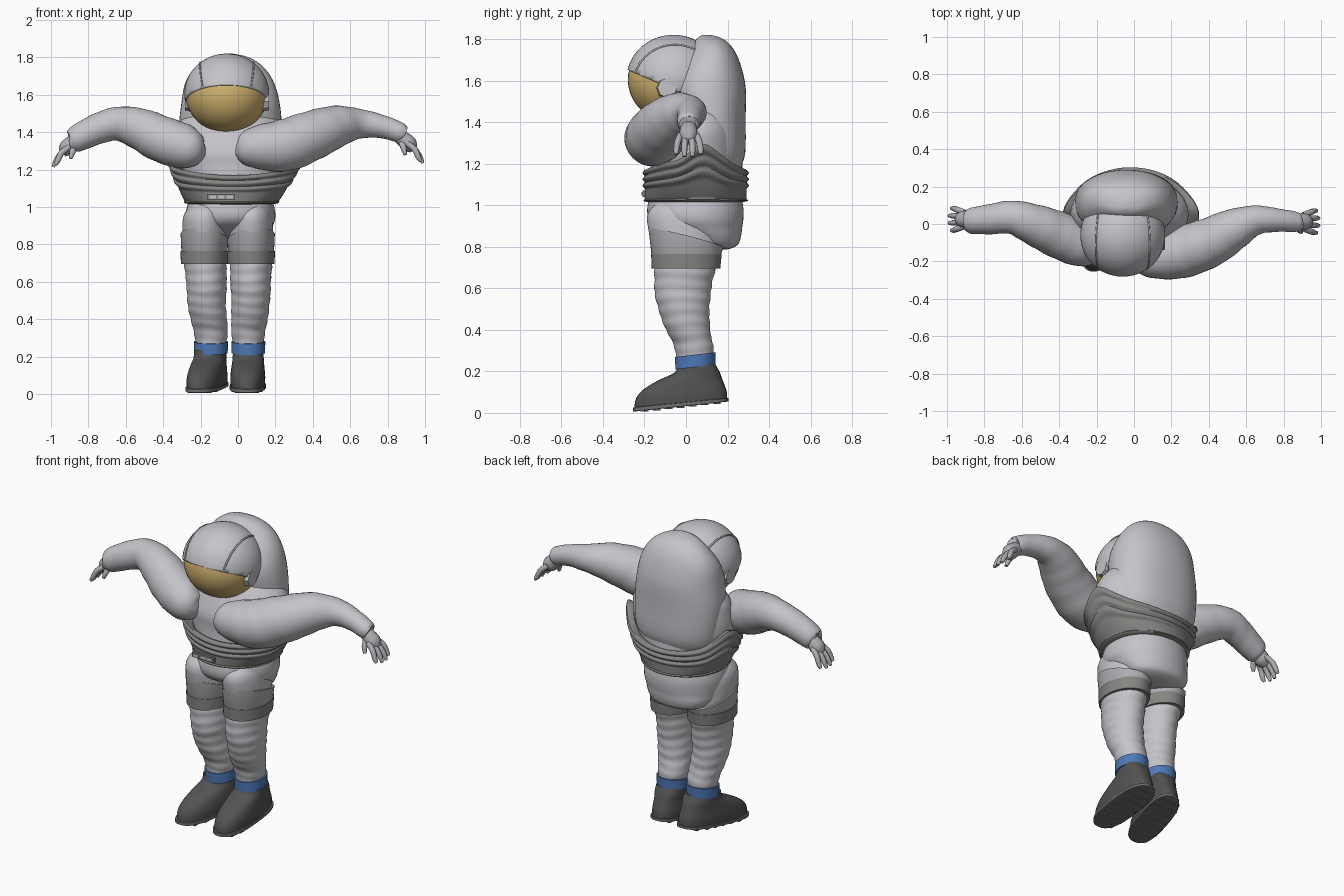
import bpy, bmesh, math
from math import sin, cos, pi, exp
from mathutils import Vector, Matrix

cube = bpy.data.objects.get("Cube")
if cube:
    bpy.data.objects.remove(cube, do_unlink=True)


def material(name, rgb):
    m = bpy.data.materials.new(name)
    m.use_nodes = True
    m.diffuse_color = (*rgb, 1)
    m.node_tree.nodes["Principled BSDF"].inputs["Base Color"].default_value = (*rgb, 1)
    return m


SUIT = material("suit_grey", (.55, .55, .585))
PANEL = material("panel_grey", (.43, .43, .455))
BELT = material("belt_grey", (.235, .235, .225))
BOOT = material("boot_dark", (.085, .085, .085))
SOLE = material("sole_grey", (.16, .16, .16))
BLUE = material("ankle_blue", (.075, .19, .48))
GOLD = material("visor_gold", (.64, .45, .16))


def finish(name, bm, *mats, angle=40):
    bmesh.ops.recalc_face_normals(bm, faces=bm.faces)
    mesh = bpy.data.meshes.new(name)
    bm.to_mesh(mesh)
    bm.free()
    for m in mats:
        mesh.materials.append(m)
    mesh.polygons.foreach_set("use_smooth", [True] * len(mesh.polygons))
    mesh.set_sharp_from_angle(angle=math.radians(angle))
    ob = bpy.data.objects.new(name, mesh)
    bpy.context.collection.objects.link(ob)
    return ob


def spline(keys, sub):
    """Catmull-Rom samples through tuples of any length."""
    out = []
    for i in range(len(keys) - 1):
        a, b, c, d = (keys[max(i - 1, 0)], keys[i], keys[i + 1], keys[min(i + 2, len(keys) - 1)])
        for s in range(sub):
            t = s / sub
            out.append([q + .5 * t * (r - p + t * (2*p - 5*q + 4*r - e + t * (3*(q - r) + e - p)))
                        for p, q, r, e in zip(a, b, c, d)])
    return out + [list(keys[-1])]


def skin(name, mat, rings, angle=40):
    bm = bmesh.new()
    rows = [[bm.verts.new(p) for p in ring] for ring in rings]
    n = len(rows[0])
    for a, b in zip(rows, rows[1:]):
        for i in range(n):
            j = (i + 1) % n
            bm.faces.new((a[i], a[j], b[j], b[i]))
    bm.faces.new(rows[0][::-1])
    bm.faces.new(rows[-1])
    return finish(name, bm, mat, angle=angle)


def loft(name, mat, keys, sub=4, n=48, power=2, shape=None, fold=0, angle=40):
    """Stack of horizontal rings; keys are (z, cx, cy, rx, ry)."""
    rings = []
    for z, cx, cy, rx, ry in spline(keys, sub):
        ring = []
        for k in range(n):
            a = 2 * pi * k / n
            f = 1 + fold * (sin(z * 105 + .8 * sin(a * 2 + z * 9)) + .6 * sin(z * 47 + 1.2 * cos(a)))
            c, s = cos(a), sin(a)
            p = Vector((cx + f * rx * math.copysign(abs(c) ** (2 / power), c),
                        cy + f * ry * math.copysign(abs(s) ** (2 / power), s), z))
            ring.append(shape(p) if shape else p)
        rings.append(ring)
    return skin(name, mat, rings, angle)


def tube(name, mat, keys, sub=5, n=24, fold=0):
    """Round tube along keys (x, y, z, radius)."""
    pts = spline(keys, sub)
    rings = []
    for i, (x, y, z, r) in enumerate(pts):
        t = (Vector(pts[min(i + 1, len(pts) - 1)][:3]) - Vector(pts[max(i - 1, 0)][:3])).normalized()
        u = t.cross(Vector((0, 0, 1))).normalized()
        v = u.cross(t)
        rings.append([Vector((x, y, z)) + (u * cos(a) + v * sin(a)) * r * (1 + fold * sin(i * 1.7 + 2 * sin(a)))
                      for a in (2 * pi * k / n for k in range(n))])
    return skin(name, mat, rings, 60)


def box(name, mat, centre, size):
    bm = bmesh.new()
    bmesh.ops.create_cube(bm, size=1, matrix=Matrix.Translation(centre) @ Matrix.Diagonal((*size, 1)))
    return finish(name, bm, mat)


# Torso, pelvis and backpack
loft("torso", SUIT, [(1.03, -.035, .05, .21, .22), (1.12, -.03, .05, .245, .225), (1.22, -.025, .05, .30, .22),
                     (1.29, -.025, .05, .315, .22), (1.37, -.025, .06, .31, .20), (1.45, -.04, .07, .275, .17),
                     (1.52, -.05, .08, .19, .13), (1.56, -.05, .08, .05, .05)])
loft("pelvis", SUIT, [(1.05, -.04, .045, .22, .22), (.98, -.04, .045, .238, .232), (.93, -.04, .05, .238, .226),
                      (.89, -.045, .07, .225, .2), (.85, -.05, .11, .205, .155), (.81, -.05, .14, .17, .11),
                      (.79, -.05, .15, .11, .06), (.785, -.05, .15, .04, .02)], power=2.1)
loft("backpack", SUIT, [(1.06, -.035, .09, .19, .14), (1.16, -.035, .10, .235, .155), (1.25, -.035, .12, .265, .165),
                        (1.42, -.04, .115, .275, .172), (1.56, -.04, .105, .262, .183), (1.67, -.045, .115, .235, .15),
                        (1.75, -.045, .125, .18, .105), (1.80, -.045, .115, .105, .065),
                        (1.82, -.045, .10, .02, .02)], power=2.2)


# Flared belt with rolled ridges, rising under the arms and narrower behind
def raise_sides(p):
    t = max(0, min(1, (p.z - 1.02) / .15))
    side = min(1, abs(p.x + .025) / .3)
    p.z += t * (.035 * side ** 2 + .09 * side * exp(-((p.y - .085) / .09) ** 2))
    p.x -= (p.x + .03) * .06 * t * max(0, min(1, (p.y - .08) / .1))
    return p


belt = [(1.015, -.035, .045, .22, .23)]
for i in range(33):
    t = i / 32
    bump = .012 * abs(sin((t - .4) / .6 * 3 * pi)) if t > .4 else .008 * (t < .06)
    belt.append((1.02 + .15 * t, -.035 + .02 * t, .047, .24 + .12 * t ** .8 + bump, .244 + bump))
belt += [(1.165, -.02, .045, .31, .22), (1.12, -.02, .045, .23, .2)]
loft("belt", BELT, belt, sub=1, n=72, shape=raise_sides, angle=55)
box("buckle_plate", BELT, (-.09, -.202, 1.055), (.15, .016, .03))
for i in range(3):
    box("buckle_cell", SUIT, (-.135 + .045 * i, -.211, 1.055), (.034, .006, .016))

# Helmet shell above a sloping brow, with the visor inside
HEAD = Vector((-.06, -.06, 1.605))
BROW = Vector((0, -.20, 1.617))
SLOPE = Vector((0, .4, .92)).normalized()


def head_sphere(r):
    bm = bmesh.new()
    bmesh.ops.create_uvsphere(bm, u_segments=48, v_segments=28, radius=r,
                              matrix=Matrix.Translation(HEAD) @ Matrix.Diagonal((1, 1, .95, 1)))
    return bm


def cut(bm, co, no, **kw):
    return bmesh.ops.bisect_plane(bm, geom=bm.verts[:] + bm.edges[:] + bm.faces[:],
                                  plane_co=co, plane_no=no, **kw)


bm = head_sphere(.227)
cut(bm, BROW, SLOPE, clear_inner=True)
shell = finish("helmet_shell", bm, SUIT)
rim = shell.modifiers.new("thickness", 'SOLIDIFY')
rim.thickness = .012

bm = head_sphere(.220)
cut(bm, (0, -.04, 0), (0, 1, 0))
for f in bm.faces:
    f.material_index = int(f.calc_center_median().y > -.04)
finish("visor", bm, GOLD, SUIT)

for s in (-1, 1):
    # Helmet side seams
    axis = Vector((s * .97, .05, -.15)).normalized()
    u = axis.cross(Vector((0, 1, 0))).normalized()
    v = axis.cross(u)
    seam = []
    for k in range(97):
        a = 2 * pi * k / 96
        d = axis * .5 + (u * cos(a) + v * sin(a)) * .866
        p = HEAD + Vector((d.x, d.y, d.z * .95)) * .227
        if (p - BROW).dot(SLOPE) > 0:
            seam.append((a, p))
    # start the run just after the gap left by the brow
    start = max(range(len(seam)), key=lambda i: (seam[i][0] - seam[i - 1][0]) % (2 * pi))
    run = seam[start:] + seam[:start]
    tube("helmet_seam", PANEL, [(*p, .005) for a, p in run], sub=1, n=8)
    # Ear caps, the head being turned slightly to its right
    bm = bmesh.new()
    bmesh.ops.create_cone(bm, cap_ends=True, segments=8, radius1=.055, radius2=.047, depth=.035,
                          matrix=Matrix.Translation(HEAD + Vector((s * .207, -s * .03, -.04)))
                          @ Matrix.Rotation(s * pi / 2, 4, 'Y'))
    finish("ear_cap", bm, SUIT)

# Arms
tube("left_arm", SUIT, [(-.005, -.17, 1.31, .02), (.02, -.175, 1.31, .08), (.11, -.175, 1.32, .118),
                        (.25, -.15, 1.33, .14), (.40, -.10, 1.385, .132), (.53, -.03, 1.432, .112),
                        (.65, .02, 1.445, .08), (.77, .02, 1.43, .062), (.875, .01, 1.395, .052),
                        (.88, .01, 1.393, .03)], fold=.012, n=32)
tube("right_arm", SUIT, [(-.175, -.12, 1.31, .02), (-.195, -.12, 1.31, .07), (-.27, -.115, 1.32, .115),
                         (-.40, -.06, 1.36, .124), (-.53, -.005, 1.42, .11), (-.65, .035, 1.445, .09),
                         (-.77, .025, 1.41, .08), (-.88, .015, 1.355, .066), (-.885, .015, 1.353, .03)],
     fold=.012, n=32)


# Hands
def hand(side, s, x, y, z):
    tube(side + "_palm", PANEL, [(s * (x - .03), y, z + .015, .034), (s * x, y, z, .04),
                                 (s * (x + .04), y, z - .035, .044), (s * (x + .065), y, z - .062, .025)], n=16)
    for i in range(4):
        fy = y + (i - 1.5) * .024
        out = (i - 1.5) * .01
        drop = .01 * abs(i - 1.5)
        tube(side + "_finger", PANEL, [(s * (x + .03), fy, z - .03, .016),
                                       (s * (x + .07), fy + out, z - .062, .016),
                                       (s * (x + .105 - drop), fy + out * 1.5, z - .105, .014),
                                       (s * (x + .118 - drop), fy + out * 1.5, z - .14 + drop, .009)], sub=3, n=10)
    tube(side + "_thumb", PANEL, [(s * x, y - .015, z - .02, .018), (s * (x + .01), y - .045, z - .055, .016),
                                  (s * (x + .02), y - .055, z - .09, .01)], sub=3, n=10)


hand("left", 1, .875, .012, 1.37)
hand("right", -1, .875, .025, 1.35)


# Legs and boots: hip, knee and ankle x, then how far the toe swings sideways
def leg(side, hip, knee, ankle, swing):
    def boot_shape(p):
        p.x += swing * (p.y - .07)
        p.z += .11 * (p.y + .25) * max(0, 1 - p.z / .24)
        return p

    loft(side + "_thigh", SUIT, [(1.01, hip + .01, -.01, .08, .13), (.95, hip, -.015, .112, .172),
                                 (.82, hip, -.005, .118, .165), (.70, hip, 0, .117, .155)])
    loft(side + "_thigh_panel", PANEL, [(.84, hip, 0, .10, .15), (.84, hip, 0, .127, .18),
                                        (.75, hip, .0, .122, .165), (.72, hip, 0, .11, .15)], sub=1,
         shape=lambda p: Vector((p.x, p.y, p.z - (.25 * (p.y + .06) - .12 * abs(p.x + .055) if p.z > .8 else 0))))
    loft(side + "_thigh_strap", BELT, [(.695, hip, 0, .11, .15), (.695, hip, 0, .125, .165),
                                       (.765, hip, .002, .128, .17), (.765, hip, 0, .11, .15)], sub=1)
    loft(side + "_shin", SUIT, [(.73, hip, 0, .115, .15), (.60, knee, -.015, .108, .137),
                                (.50, knee, -.01, .103, .123), (.40, (knee + ankle) / 2, .01, .097, .106),
                                (.33, ankle, .035, .09, .095), (.26, ankle, .045, .08, .09)],
         sub=14, fold=.013, angle=60)
    loft(side + "_ankle_band", BLUE, [(.22, ankle, .045, .07, .08), (.22, ankle, .045, .09, .096),
                                      (.28, ankle, .045, .091, .098), (.28, ankle, .045, .07, .08)], sub=1,
         shape=lambda p: Vector((p.x, p.y, p.z + .12 * (p.y - .04))))
    loft(side + "_boot", BOOT, [(.235, ankle, .05, .082, .09), (.19, ankle, .053, .083, .108),
                                (.15, ankle, .018, .086, .155), (.11, ankle, -.01, .09, .195),
                                (.07, ankle, -.022, .093, .218), (.022, ankle, -.025, .091, .224)],
         power=2.4, shape=boot_shape)
    loft(side + "_sole", SOLE, [(.006, ankle, -.025, .092, .224), (.008, ankle, -.025, .096, .229),
                                (.026, ankle, -.025, .096, .229), (.028, ankle, -.025, .09, .22)], sub=1,
         power=2.6, shape=boot_shape)
    for i in range(7):
        y = -.2 + .058 * i
        w = .13 if i in (0, 6) else .165
        box(side + "_tread", SOLE, (ankle + swing * (y - .07), y, .006 + .11 * (y + .25)), (w, .038, .012))


leg("right", -.18, -.168, -.145, .22)
leg("left", .07, .068, .055, .03)
